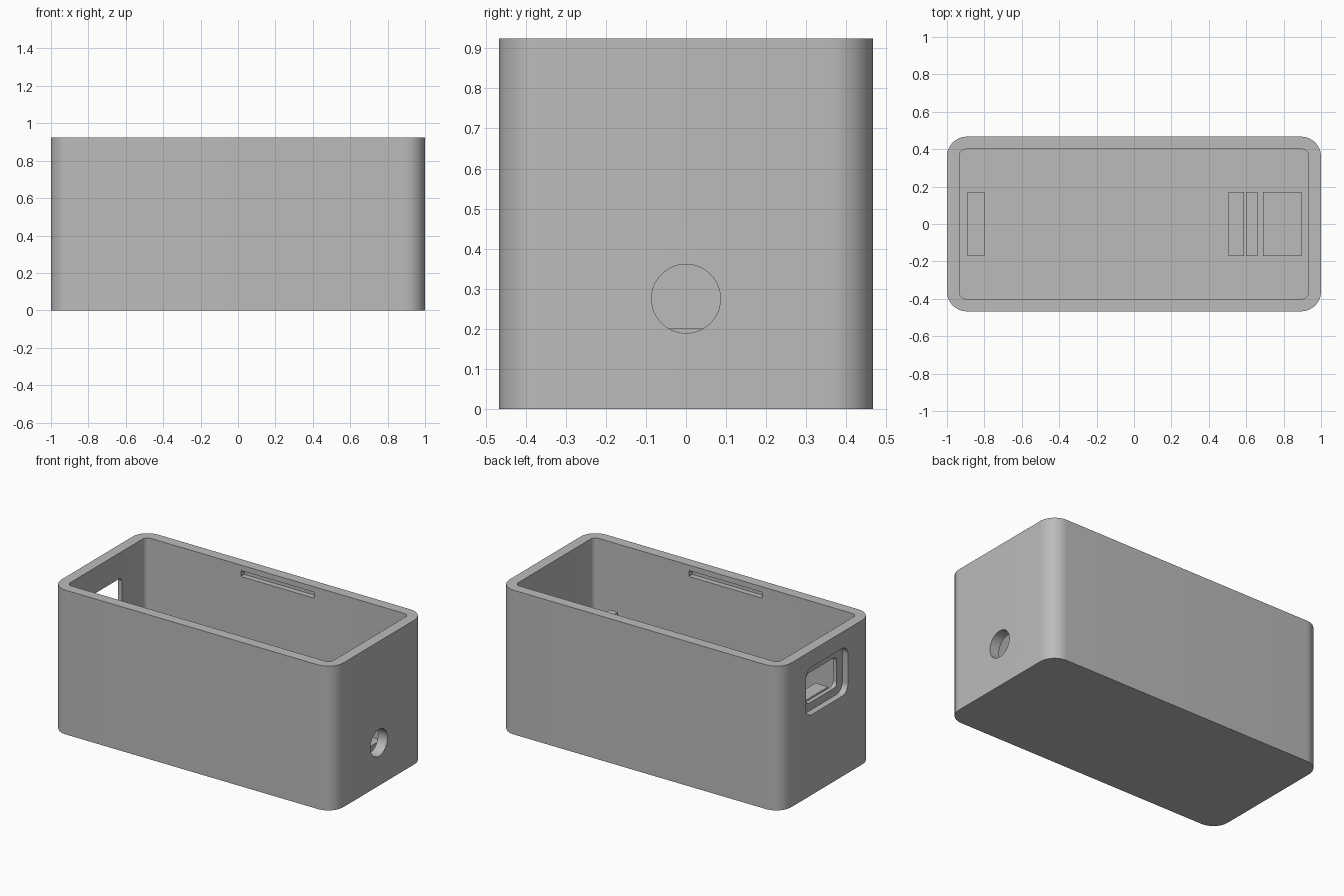
import bpy
import bmesh
from math import cos, sin, pi, radians
from mathutils import Vector

cube = bpy.data.objects.get("Cube")
if cube:
    bpy.data.objects.remove(cube, do_unlink=True)

GREY = (0.5, 0.5, 0.5, 1)
grey = bpy.data.materials.new("light grey plastic")
grey.use_nodes = True
grey.diffuse_color = GREY
grey.node_tree.nodes["Principled BSDF"].inputs["Base Color"].default_value = GREY

WALL = 0.067
HALF_Y = 0.467
HEIGHT = 0.925


def prism(name, u, v, w, radius=0, along_x=False, segments=10):
    """Rounded rectangle spanning u and v, extruded over w (z, or x if along_x)."""
    outline = []
    if radius:
        corners = [(u[1], v[1], -1, -1), (u[0], v[1], 1, -1),
                   (u[0], v[0], 1, 1), (u[1], v[0], -1, 1)]
        for i, (cu, cv, su, sv) in enumerate(corners):
            for k in range(segments + 1):
                a = (i + k / segments) * pi / 2
                outline.append((cu + radius * (su + cos(a)), cv + radius * (sv + sin(a))))
    else:
        outline = [(u[0], v[0]), (u[1], v[0]), (u[1], v[1]), (u[0], v[1])]

    bm = bmesh.new()
    place = (lambda a, b, c: (c, a, b)) if along_x else (lambda a, b, c: (a, b, c))
    face = bm.faces.new([bm.verts.new(place(a, b, w[0])) for a, b in outline])
    side = bmesh.ops.extrude_face_region(bm, geom=[face])
    step = Vector(place(0, 0, w[1] - w[0]))
    moved = [g for g in side["geom"] if isinstance(g, bmesh.types.BMVert)]
    bmesh.ops.translate(bm, verts=moved, vec=step)
    bmesh.ops.remove_doubles(bm, verts=bm.verts, dist=1e-5)
    bmesh.ops.recalc_face_normals(bm, faces=bm.faces)

    mesh = bpy.data.meshes.new(name)
    bm.to_mesh(mesh)
    bm.free()
    mesh.materials.append(grey)
    obj = bpy.data.objects.new(name, mesh)
    bpy.context.collection.objects.link(obj)
    return obj


def carve(obj, cutters):
    """Subtract each cutter, bake the result and discard the cutters."""
    for cutter in cutters:
        cutter.hide_render = True
        mod = obj.modifiers.new(cutter.name, "BOOLEAN")
        mod.operation = "DIFFERENCE"
        mod.solver = "EXACT"
        mod.object = cutter
    depsgraph = bpy.context.evaluated_depsgraph_get()
    baked = bpy.data.meshes.new_from_object(obj.evaluated_get(depsgraph))
    obj.modifiers.clear()
    obj.data = baked
    for cutter in cutters:
        bpy.data.objects.remove(cutter, do_unlink=True)


# Open box with rounded corners
case = prism("case", (-1, 1), (-HALF_Y, HALF_Y), (0, HEIGHT), 0.107, segments=14)
inner_x, inner_y = 1 - WALL, HALF_Y - WALL
carve(case, [
    prism("cavity", (-inner_x, inner_x), (-inner_y, inner_y), (WALL, 1.1), 0.035),
    # Lid catch slots in both long walls
    prism("catch_slots", (-0.26, 0.26), (-0.435, 0.435), (0.852, 0.89)),
    # Round cable hole in one end
    prism("cable_hole", (-0.086, 0.086), (0.189, 0.361), (0.9, 1.1), 0.086, True),
    # Recessed socket window in the other end
    prism("socket_recess", (-0.213, 0.213), (0.515, 0.82), (-1.1, -0.96), 0.06, True),
    prism("socket_window", (-0.155, 0.155), (0.565, 0.76), (-1.1, -0.9), 0.03, True),
])
case.data.shade_smooth()
case.data.set_sharp_from_angle(angle=radians(30))

# Supports standing on the floor: name, x range, top height
for name, span, top in [
    ("socket_end_support", (-0.89, -0.80), 0.54),
    ("middle_support", (0.505, 0.587), 0.54),
    ("end_stop", (0.60, 0.66), 0.62),
    ("cable_end_support", (0.69, 0.895), 0.2),
]:
    prism(name, span, (-0.17, 0.17), (WALL - 0.01, top))
